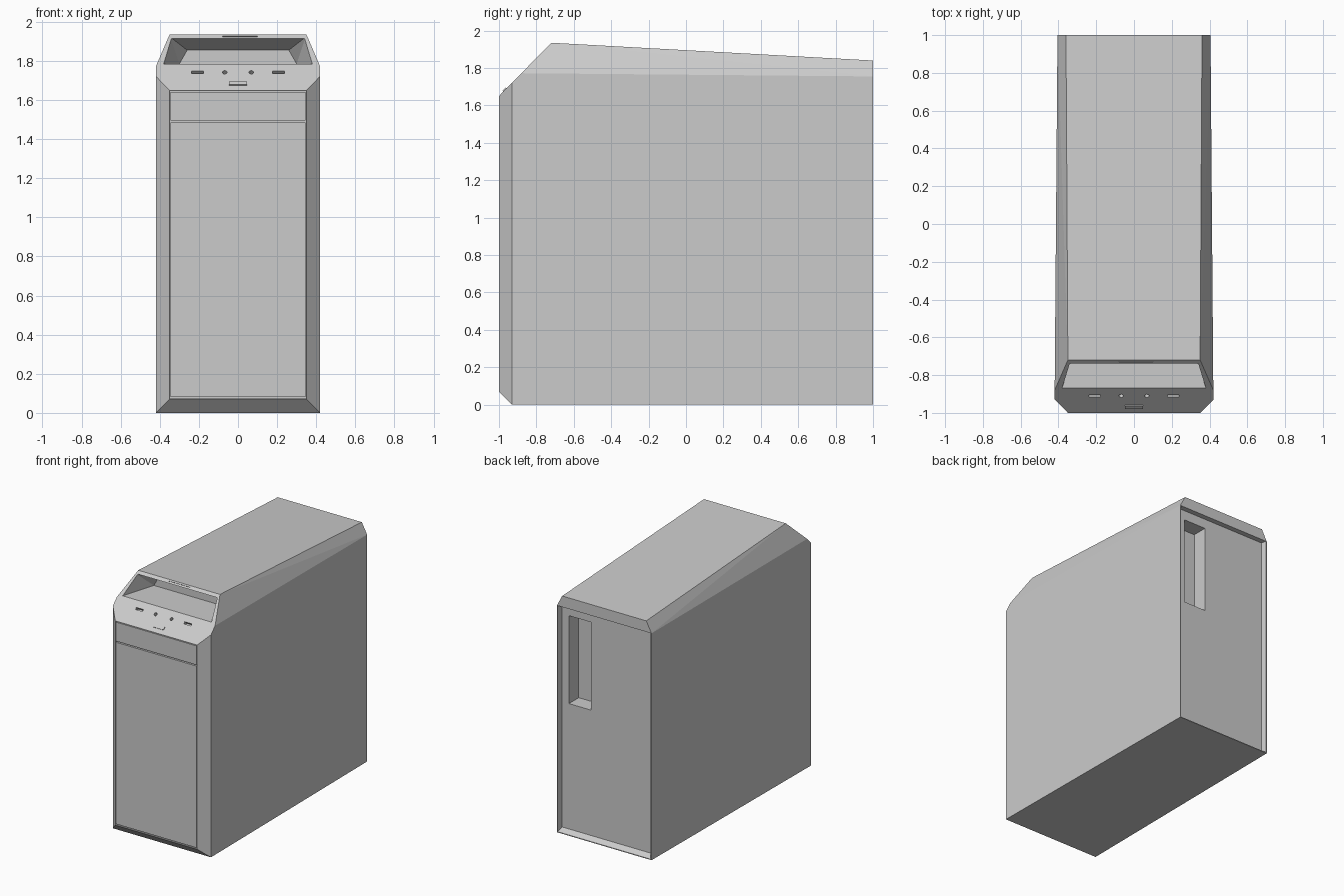
import bpy, bmesh, math
from mathutils import Vector

if "Cube" in bpy.data.objects:
    bpy.data.objects.remove(bpy.data.objects["Cube"])

SLOPE = math.atan2(0.285, 0.28)


def on_slope(z):
    return -1 + (z - 1.65) / math.tan(SLOPE)


def hull(name, points):
    """Convex solid with flat faces from a few corner points."""
    bm = bmesh.new()
    for p in points:
        bm.verts.new(p)
    bmesh.ops.convex_hull(bm, input=bm.verts[:])
    bmesh.ops.dissolve_limit(bm, angle_limit=math.radians(0.5),
                             verts=bm.verts[:], edges=bm.edges[:])
    bmesh.ops.recalc_face_normals(bm, faces=bm.faces[:])
    mesh = bpy.data.meshes.new(name)
    bm.to_mesh(mesh)
    bm.free()
    obj = bpy.data.objects.new(name, mesh)
    bpy.context.collection.objects.link(obj)
    return obj


def box(name, lo, hi):
    return hull(name, [(x, y, z) for x in (lo[0], hi[0])
                       for y in (lo[1], hi[1]) for z in (lo[2], hi[2])])


def slope_box(name, x, z, w, h, low, high):
    """Box lying on the sloped control panel, from low to high along its normal."""
    obj = box(name, (-w / 2, -h / 2, low), (w / 2, h / 2, high))
    obj.location = (x, on_slope(z), z)
    obj.rotation_euler.x = SLOPE
    return obj


def funnel(name, mouth, end):
    """Cutter running from a mouth outline to an end outline, overshooting the mouth."""
    m, e = [Vector(p) for p in mouth], [Vector(p) for p in end]
    return hull(name, [a + 0.1 * (a - b) for a, b in zip(m, e)] + e)


def trapezoid(top, bottom):
    return [(s * p[0], p[1], p[2]) for p in (top, bottom) for s in (-1, 1)]


def cut(target, cutter):
    cutter.hide_render = True
    mod = target.modifiers.new("cut", 'BOOLEAN')
    mod.operation = 'DIFFERENCE'
    mod.solver = 'EXACT'
    mod.object = cutter
    with bpy.context.temp_override(object=target, active_object=target,
                                   selected_objects=[target]):
        bpy.ops.object.modifier_apply(modifier=mod.name)
    bpy.data.objects.remove(cutter)


# Case body: chamfered front, sloped control panel, tapering to the back
half = [(0.35, -1, 0.07), (0.35, -1, 1.65),
        (0.42, -0.93, 0), (0.42, -0.93, 1.65 + 0.07 * math.tan(SLOPE)),
        (0.42, -0.88, 1.65 + 0.12 * math.tan(SLOPE)), (0.35, -0.715, 1.94),
        (0.405, 1, 0), (0.405, 1, 1.755), (0.36, 1, 1.84)]
half[5] = (0.35, -0.72, 1.935)
body = hull("case_body", [(s * x, y, z) for x, y, z in half for s in (-1, 1)])

# Pocket for the front panels
cut(body, box("front_pocket", (-0.35, -1.05, 0.073), (0.35, -0.98, 1.647)))
box("front_door", (-0.344, -1, 0.08), (0.344, -0.975, 1.486))
box("drive_cover", (-0.344, -1, 1.495), (0.344, -0.975, 1.642))

# Deep tray opening in the sloped panel
cut(body, funnel("tray",
                 trapezoid((0.337, on_slope(1.915), 1.915), (0.38, on_slope(1.785), 1.785)),
                 trapezoid((0.26, -0.60, 1.855), (0.30, -0.60, 1.785))))

# Ports, audio sockets and latch slot
for s in (-1, 1):
    cut(body, slope_box("port", s * 0.207, 1.742, 0.06, 0.016, -0.03, 0.02))
    socket = hull("socket", [(0.012 * math.cos(i * math.pi / 6),
                              0.012 * math.sin(i * math.pi / 6), z)
                             for i in range(12) for z in (-0.03, 0.02)])
    socket.location = (s * 0.068, on_slope(1.742), 1.742)
    socket.rotation_euler.x = SLOPE
    cut(body, socket)
cut(body, slope_box("latch_slot", 0.01, 1.925, 0.18, 0.005, -0.006, 0.02))

# Power button
slope_box("power_button", 0, 1.683, 0.094, 0.024, -0.01, 0.006)

# Recessed rear panel with a deeper connector bay
cut(body, funnel("rear_recess",
                 trapezoid((0.398, 1, 1.755), (0.398, 1, 0.006)),
                 trapezoid((0.388, 0.96, 1.755), (0.388, 0.96, 0.03))))
cut(body, box("connector_bay", (0.14, 0.84, 1.0), (0.33, 0.98, 1.68)))
